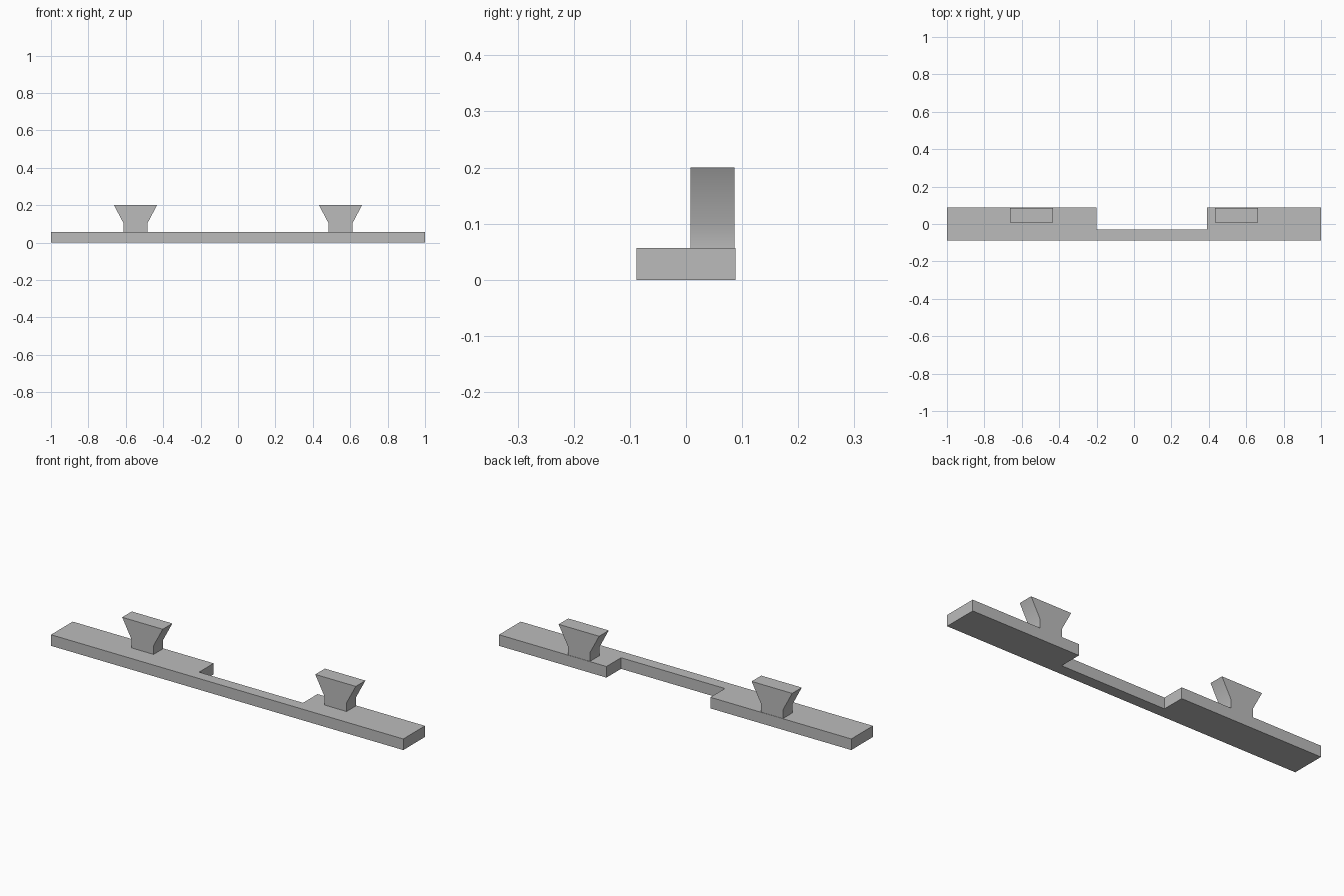
import bpy
import bmesh
import math

cube = bpy.data.objects.get("Cube")
if cube:
    bpy.data.objects.remove(cube, do_unlink=True)

GREY = (0.5, 0.5, 0.5, 1.0)
grey = bpy.data.materials.new("plain grey")
grey.use_nodes = True
grey.diffuse_color = GREY
grey.node_tree.nodes["Principled BSDF"].inputs["Base Color"].default_value = GREY


def extrude_profile(name, points, offset):
    """Fill a closed profile and extrude it along the offset."""
    bm = bmesh.new()
    face = bm.faces.new([bm.verts.new(p) for p in points])
    result = bmesh.ops.extrude_face_region(bm, geom=[face], use_keep_orig=True)
    top = [v for v in result["geom"] if isinstance(v, bmesh.types.BMVert)]
    bmesh.ops.translate(bm, verts=top, vec=offset)
    bmesh.ops.recalc_face_normals(bm, faces=bm.faces)
    mesh = bpy.data.meshes.new(name)
    bm.to_mesh(mesh)
    bm.free()
    mesh.materials.append(grey)
    obj = bpy.data.objects.new(name, mesh)
    bpy.context.collection.objects.link(obj)
    return obj


# Base bar with an off-centre notch in its back edge
DEPTH, THICK = 0.088, 0.057
NOTCH_RIGHT, NOTCH_LEFT, NOTCH_Y = -0.2, 0.39, -0.03
outline = [(-1, -DEPTH), (1, -DEPTH), (1, DEPTH), (NOTCH_LEFT, DEPTH),
           (NOTCH_LEFT, NOTCH_Y), (NOTCH_RIGHT, NOTCH_Y),
           (NOTCH_RIGHT, DEPTH), (-1, DEPTH)]
extrude_profile("base_bar", [(x, y, 0) for x, y in outline], (0, 0, THICK))

# Two flared posts along the back edge
half = [(0.063, THICK), (0.063, 0.102), (0.115, 0.2)]
profile = half + [(-x, z) for x, z in reversed(half)]
for side, name in ((-1, "right_post"), (1, "left_post")):
    post = extrude_profile(
        name, [(side * 0.548 + x, 0.008, z) for x, z in profile], (0, 0.078, 0))
    bpy.ops.object.select_all(action="DESELECT")
    post.select_set(True)
    bpy.context.view_layer.objects.active = post
    bpy.ops.object.shade_smooth_by_angle(angle=math.radians(35))
